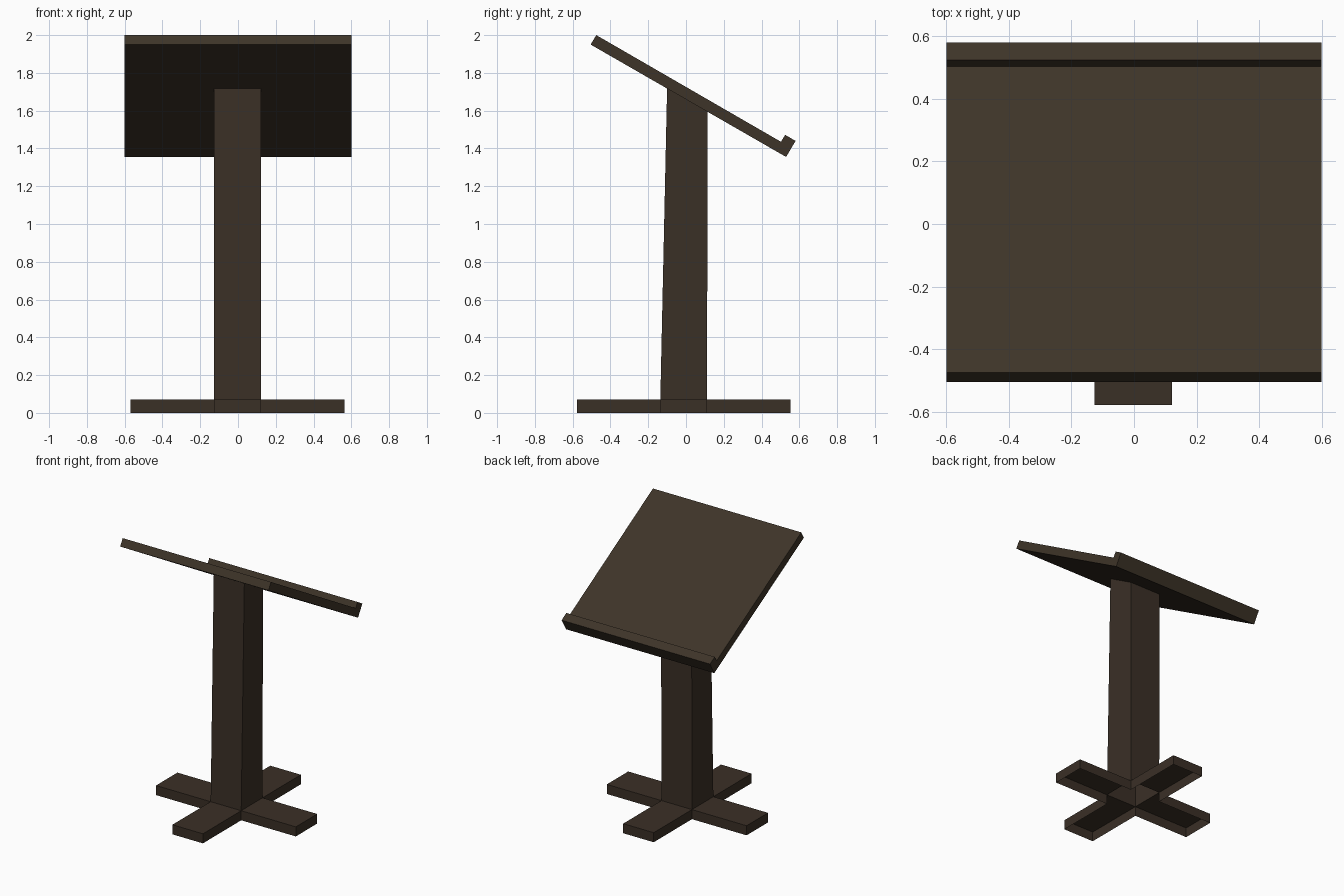
import bpy, bmesh
from mathutils import Vector

cube = bpy.data.objects.get("Cube")
if cube:
    bpy.data.objects.remove(cube, do_unlink=True)


def make_material(name, rgb):
    mat = bpy.data.materials.new(name)
    mat.use_nodes = True
    mat.diffuse_color = (*rgb, 1)
    mat.node_tree.nodes["Principled BSDF"].inputs["Base Color"].default_value = (*rgb, 1)
    return mat


def finish(bm, name, mat):
    mesh = bpy.data.meshes.new(name)
    bm.normal_update()
    bm.to_mesh(mesh)
    bm.free()
    mesh.materials.append(mat)
    obj = bpy.data.objects.new(name, mesh)
    bpy.context.collection.objects.link(obj)
    return obj


board_wood = make_material("dark brown board wood", (0.048, 0.0343, 0.0212))
stand_wood = make_material("dark brown stand wood", (0.0425, 0.029, 0.0194))

# Sloped reading board with a raised lip along its lower edge
profile = [(-0.505, 1.95), (0.53, 1.355), (0.58, 1.44),
           (0.525, 1.472), (0.503, 1.435), (-0.475, 2.0)]
bm = bmesh.new()
side = bm.faces.new([bm.verts.new((-0.6, y, z)) for y, z in profile])
result = bmesh.ops.extrude_face_region(bm, geom=[side])
moved = [v for v in result["geom"] if isinstance(v, bmesh.types.BMVert)]
bmesh.ops.translate(bm, verts=moved, vec=(1.2, 0, 0))
bmesh.ops.recalc_face_normals(bm, faces=bm.faces)
finish(bm, "reading_board", board_wood)

# Stand: central block whose sides grow into four feet and whose top grows into the post
FOOT_HEIGHT = 0.07
bm = bmesh.new()
bmesh.ops.create_cube(bm, size=1)
for v in bm.verts:
    v.co = Vector((v.co.x * 0.247 - 0.0025,
                   -0.0125 + v.co.y * 0.247,
                   (v.co.z + 0.5) * FOOT_HEIGHT))
bm.normal_update()
sides = [f for f in bm.faces if f.normal.z > -0.5]
caps = bmesh.ops.extrude_discrete_faces(bm, faces=sides)["faces"]
bm.normal_update()
post_cap = None
for cap in caps:
    n = cap.normal.copy()
    if n.z > 0.5:
        post_cap = cap
        # Post narrows slightly and ends on the slope of the board
        for v in cap.verts:
            v.co.y = -0.1 if v.co.y < 0 else 0.115
            v.co.z = 1.665 - 0.575 * v.co.y
    else:
        bmesh.ops.translate(bm, verts=list(cap.verts), vec=n * 0.442)

# The feet and post are hollow and open underneath
bm.normal_update()
hollow = [f for f in bm.faces if f.normal.z < -0.5] + [post_cap]
bmesh.ops.delete(bm, geom=hollow, context="FACES")
finish(bm, "post_and_feet", stand_wood)
